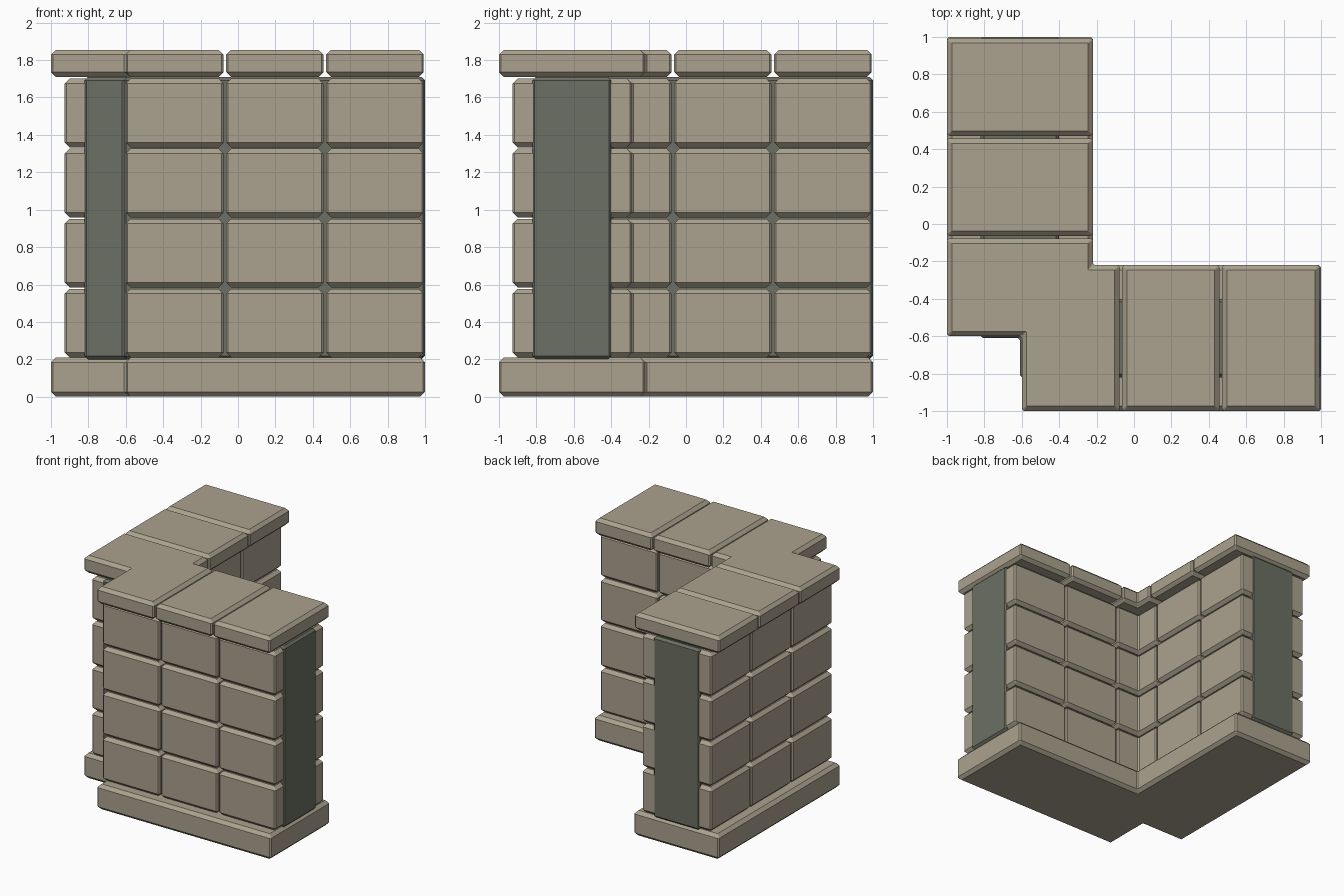
import bpy, bmesh

if "Cube" in bpy.data.objects:
    bpy.data.objects.remove(bpy.data.objects["Cube"])


def material(name, rgb):
    m = bpy.data.materials.new(name)
    m.diffuse_color = (*rgb, 1)
    m.use_nodes = True
    m.node_tree.nodes["Principled BSDF"].inputs["Base Color"].default_value = m.diffuse_color
    return m


STONE = material("tan stone", (0.41, 0.365, 0.275))
CORE = material("dark grey core", (0.15, 0.16, 0.125))


def slab(name, outline, z0, z1, mat, bevel=0.026, upright=0.4):
    """Extrude a plan outline and chamfer it, upright edges less strongly."""
    bm = bmesh.new()
    weight = bm.edges.layers.float.new("bevel_weight_edge")
    low = [bm.verts.new((x, y, z0)) for x, y in outline]
    high = [bm.verts.new((x, y, z1)) for x, y in outline]
    bm.faces.new(low)
    bm.faces.new(high)
    n = len(outline)
    for i in range(n):
        j = (i + 1) % n
        bm.faces.new((low[i], low[j], high[j], high[i]))
    bmesh.ops.recalc_face_normals(bm, faces=bm.faces)
    for e in bm.edges:
        flat = abs(e.verts[0].co.z - e.verts[1].co.z) < 1e-5
        e[weight] = 1.0 if flat else upright
    me = bpy.data.meshes.new(name)
    bm.to_mesh(me)
    bm.free()
    me.materials.append(mat)
    ob = bpy.data.objects.new(name, me)
    bpy.context.collection.objects.link(ob)
    mod = ob.modifiers.new("chamfer", 'BEVEL')
    mod.width, mod.segments, mod.limit_method = bevel, 1, 'WEIGHT'


def corner(out, inn, notch, end):
    """L-shaped plan with a square notch in the outer corner."""
    return [(out, notch), (notch, notch), (notch, out), (end, out),
            (end, inn), (inn, inn), (inn, end), (out, end)]


def course(name, out, inn, z0, z1, end):
    """One layer of stones: a corner stone and two stones along each arm."""
    slab(name + "_corner", corner(out, inn, -0.6, -0.077), z0, z1, STONE)
    for k, (a, b) in enumerate(((-0.063, 0.457), (0.471, end))):
        box = [(a, out), (b, out), (b, inn), (a, inn)]
        slab(f"{name}_front_{k}", box, z0, z1, STONE)
        slab(f"{name}_side_{k}", [(y, x) for x, y in box], z0, z1, STONE)


# Footing and inner core
slab("base", corner(-1, -0.22, -0.6, 1.0), 0, 0.21, STONE)
slab("core", corner(-0.82, -0.4, -0.61, 1.0), 0.2, 1.71, CORE, 0.018, 0.6)

# Four brick courses
for r in range(4):
    z = 0.21 + r * 0.3745
    course(f"brick_course_{r}", -0.927, -0.29, z, z + 0.367, 0.993)

# Capping stones
course("cap", -1, -0.22, 1.71, 1.855, 0.993)
